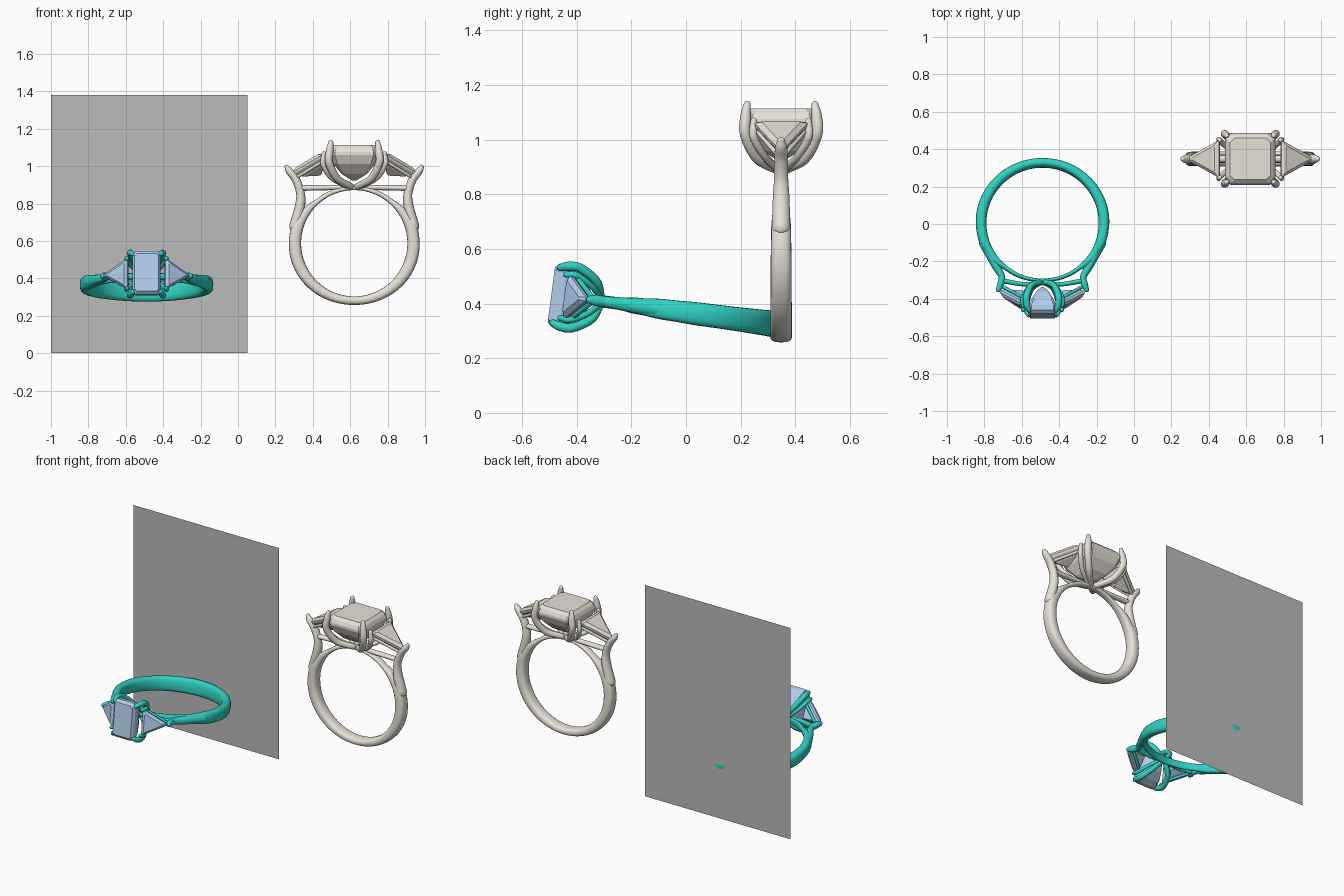
import bpy, bmesh
from math import sin, cos, pi, radians, copysign
from mathutils import Vector, Matrix

if "Cube" in bpy.data.objects:
    bpy.data.objects.remove(bpy.data.objects["Cube"])


def material(name, rgb):
    m = bpy.data.materials.new(name)
    m.diffuse_color = (*rgb, 1)
    m.use_nodes = True
    m.node_tree.nodes["Principled BSDF"].inputs["Base Color"].default_value = m.diffuse_color
    return m


GREEN = material("green_metal", (0.03, 0.65, 0.54))
BLUE = material("blue_stone", (0.45, 0.62, 0.85))
PALE = material("pale_metal", (0.80, 0.76, 0.69))
GREY = material("grey_panel", (0.5, 0.5, 0.5))


def finish(bm, name, mat, place, smooth):
    bmesh.ops.recalc_face_normals(bm, faces=bm.faces)
    for f in bm.faces:
        f.smooth = smooth
    me = bpy.data.meshes.new(name)
    bm.to_mesh(me)
    bm.free()
    me.materials.append(mat)
    ob = bpy.data.objects.new(name, me)
    ob.matrix_world = place
    bpy.context.collection.objects.link(ob)
    return ob


def skin(rings, closed=False):
    """Bridge equal-length point rings into a surface."""
    bm = bmesh.new()
    vs = [[bm.verts.new(p) for p in r] for r in rings]
    n = len(vs[0])
    for i in range(len(vs) if closed else len(vs) - 1):
        a, b = vs[i], vs[(i + 1) % len(vs)]
        for j in range(n):
            k = (j + 1) % n
            bm.faces.new((a[j], a[k], b[k], b[j]))
    if not closed:
        bm.faces.new(vs[0])
        bm.faces.new(vs[-1])
    return bm


def tube(name, keys, mat, place, flat=1.0, sides=14, steps=7):
    """Round-ended tube through (x, y, z, radius) keys; flat widens it along y."""
    k = [Vector(p) for p in keys]
    k = [2 * k[0] - k[1]] + k + [2 * k[-1] - k[-2]]
    path = []
    for i in range(1, len(k) - 2):
        a, b, c, d = k[i - 1:i + 3]
        for s in range(steps + (i == len(k) - 3)):
            t = s / steps
            path.append(0.5 * (2 * b + (c - a) * t + (2 * a - 5 * b + 4 * c - d) * t * t
                               + (3 * b - a - 3 * c + d) * t ** 3))
    pts = [(p.xyz, p.w) for p in path]
    tan = [(pts[min(i + 1, len(pts) - 1)][0] - pts[max(i - 1, 0)][0]).normalized()
           for i in range(len(pts))]
    rows = [(p, r, t) for (p, r), t in zip(pts, tan)]
    caps = [radians(x) for x in (25, 50, 70, 85)]
    (p0, r0, t0), (p1, r1, t1) = rows[0], rows[-1]
    rows = ([(p0 - t0 * r0 * sin(c), r0 * cos(c), t0) for c in reversed(caps)] + rows
            + [(p1 + t1 * r1 * sin(c), r1 * cos(c), t1) for c in caps])
    rings = []
    for p, r, t in rows:
        side = Vector((0, 1, 0))
        side = (side - t * side.dot(t)).normalized()
        nor = t.cross(side)
        rings.append([p + nor * r * cos(2 * pi * j / sides) + side * r * flat * sin(2 * pi * j / sides)
                      for j in range(sides)])
    return finish(skin(rings), name, mat, place, True)


def band(name, R, profile, mat, place, n=120, m=20):
    """Finger band; profile lists (degrees from top, thickness, width)."""
    rings = []
    for i in range(n):
        a = 2 * pi * i / n
        d = abs((360 * i / n + 180) % 360 - 180)
        for (d0, t0, w0), (d1, t1, w1) in zip(profile, profile[1:]):
            if d0 <= d <= d1:
                f = (d - d0) / (d1 - d0)
                f = f * f * (3 - 2 * f)
                t, w = t0 + (t1 - t0) * f, w0 + (w1 - w0) * f
                break
        ring = []
        for j in range(m):
            c, s = cos(2 * pi * j / m), sin(2 * pi * j / m)
            r = R + t / 2 + t / 2 * copysign(abs(c) ** 0.75, c)
            ring.append((r * sin(a), w / 2 * copysign(abs(s) ** 0.75, s), r * cos(a)))
        rings.append(ring)
    return finish(skin(rings, True), name, mat, place, True)


def stone(name, outline, layers, frame, mat, place):
    """Faceted gem: the outline repeated at (scale, height) layers."""
    rings = [[frame @ Vector((x * s, y * s, z)) for x, y in outline] for s, z in layers]
    return finish(skin(rings), name, mat, place, False)


def ring(tag, p, metal, gem, place):
    band(tag + "_band", p["R"], p["band"], metal, place)
    # centre stone, step cut with clipped corners
    hx, hy = p["half"]
    c = p["clip"]
    outline = [(hx, hy - c), (hx - c, hy), (c - hx, hy), (-hx, hy - c),
               (-hx, c - hy), (c - hx, -hy), (hx - c, -hy), (hx, c - hy)]
    stone(tag + "_centre_stone", outline, p["layers"], Matrix(), gem, place)
    # gallery rail under the stones
    rail = p["rail"]
    tube(tag + "_rail", [(-x, 0, z, r) for x, z, r in rail[:0:-1]] + [(x, 0, z, r) for x, z, r in rail],
         metal, place, 1.3)
    for sx, sn in ((1, "right"), (-1, "left")):
        # split shoulder ending in a claw
        tube(f"{tag}_shoulder_{sn}", [(sx * x, 0, z, r) for x, z, r in p["shoulder"]], metal, place, 1.15)
        # tilted triangular side stone
        (bx, bz), (tx, tz), h = p["tri"]
        base, tip = Vector((bx, 0, bz)), Vector((tx, 0, tz))
        u = (tip - base).normalized()
        v = Vector((0, 1, 0))
        w = u.cross(v)
        o = base + (tip - base) / 3
        L = (tip - base).length
        f = Matrix((u, v, w)).transposed().to_4x4()
        f.translation = o
        f = Matrix.Diagonal((sx, 1, 1, 1)) @ f
        tri = [(-L / 3, -h + .008), (-L / 3 + .008, -h), (L * 2 / 3, -.007),
               (L * 2 / 3, .007), (-L / 3 + .008, h), (-L / 3, h - .008)]
        d = p["tri_depth"]
        stone(f"{tag}_side_stone_{sn}", tri,
              [(.72, .018), (1, .004), (1, -.008), (.62, -d * .55), (.06, -d)], f, gem, place)
        for sy, yn in ((1, "back"), (-1, "front")):
            # centre prongs, side prongs and side stone seats
            tube(f"{tag}_prong_{sn}_{yn}", [(sx * x, sy * y, z, r) for x, y, z, r in p["prong"]], metal, place)
            tube(f"{tag}_side_prong_{sn}_{yn}", [(sx * x, sy * y, z, r) for x, y, z, r in p["side_prong"]],
                 metal, place)
            tube(f"{tag}_seat_{sn}_{yn}",
                 [(sx * (tx - .01), 0, tz - .03, .009), (sx * (bx + .005), sy * h * .85, bz - .035, .009)],
                 metal, place, steps=3)


pale = dict(
    R=0.284,
    band=[(0, .022, .045), (38, .026, .045), (58, .045, .062), (76, .065, .073), (100, .066, .077), (180, .046, .08)],
    half=(.134, .139), clip=.03,
    layers=[(.8, .525), (.93, .508), (1, .487), (1, .472), (.85, .425), (.5, .37), (.08, .335)],
    rail=[(0, .300, .014), (.12, .298, .014), (.28, .295, .015)],
    shoulder=[(.318, .09, .03), (.29, .20, .027), (.288, .27, .023), (.312, .34, .022), (.347, .385, .019), (.361, .408, .012)],
    tri=((.165, .472), (.335, .372), .097), tri_depth=.085,
    prong=[(.02, .02, .305, .018), (.09, .088, .345, .02), (.134, .13, .43, .021), (.131, .13, .495, .020),
           (.125, .124, .54, .013)],
    side_prong=[(.04, .015, .305, .014), (.12, .06, .35, .014), (.165, .1, .42, .015), (.162, .1, .48, .012)])

green = dict(
    R=0.30,
    band=[(0, .018, .045), (36, .022, .045), (55, .042, .06), (76, .055, .076), (100, .058, .085), (180, .049, .098)],
    half=(.074, .118), clip=.015,
    layers=[(.86, .502), (1, .485), (1, .458), (.8, .42), (.45, .375), (.08, .345)],
    rail=[(0, .325, .012), (.1, .33, .012), (.21, .312, .013)],
    shoulder=[(.312, .11, .027), (.25, .23, .022), (.218, .29, .018), (.226, .335, .018), (.236, .36, .013)],
    tri=((.1, .445), (.225, .372), .08), tri_depth=.065,
    prong=[(.015, .015, .32, .014), (.06, .07, .345, .016), (.086, .11, .41, .017), (.084, .111, .455, .017),
           (.074, .102, .482, .013)],
    side_prong=[(.03, .01, .32, .011), (.08, .05, .36, .011), (.106, .082, .42, .012), (.104, .08, .458, .011)])

# upright ring and reclining ring
ring("upright_ring", pale, PALE, PALE, Matrix.Translation((.6215, .348, .588)))
ring("lying_ring", green, GREEN, BLUE,
     Matrix.Translation((-.489, .005, .367)) @ Matrix.Rotation(radians(82.5), 4, 'X'))

# thin backing panel
bm = bmesh.new()
bm.faces.new([bm.verts.new(c) for c in ((-1, .351, 0), (.05, .351, 0), (.05, .351, 1.38), (-1, .351, 1.38))])
for fc in bm.faces:
    fc.smooth = False
me = bpy.data.meshes.new("backing_panel")
bm.to_mesh(me)
bm.free()
me.materials.append(GREY)
bpy.context.collection.objects.link(bpy.data.objects.new("backing_panel", me))
